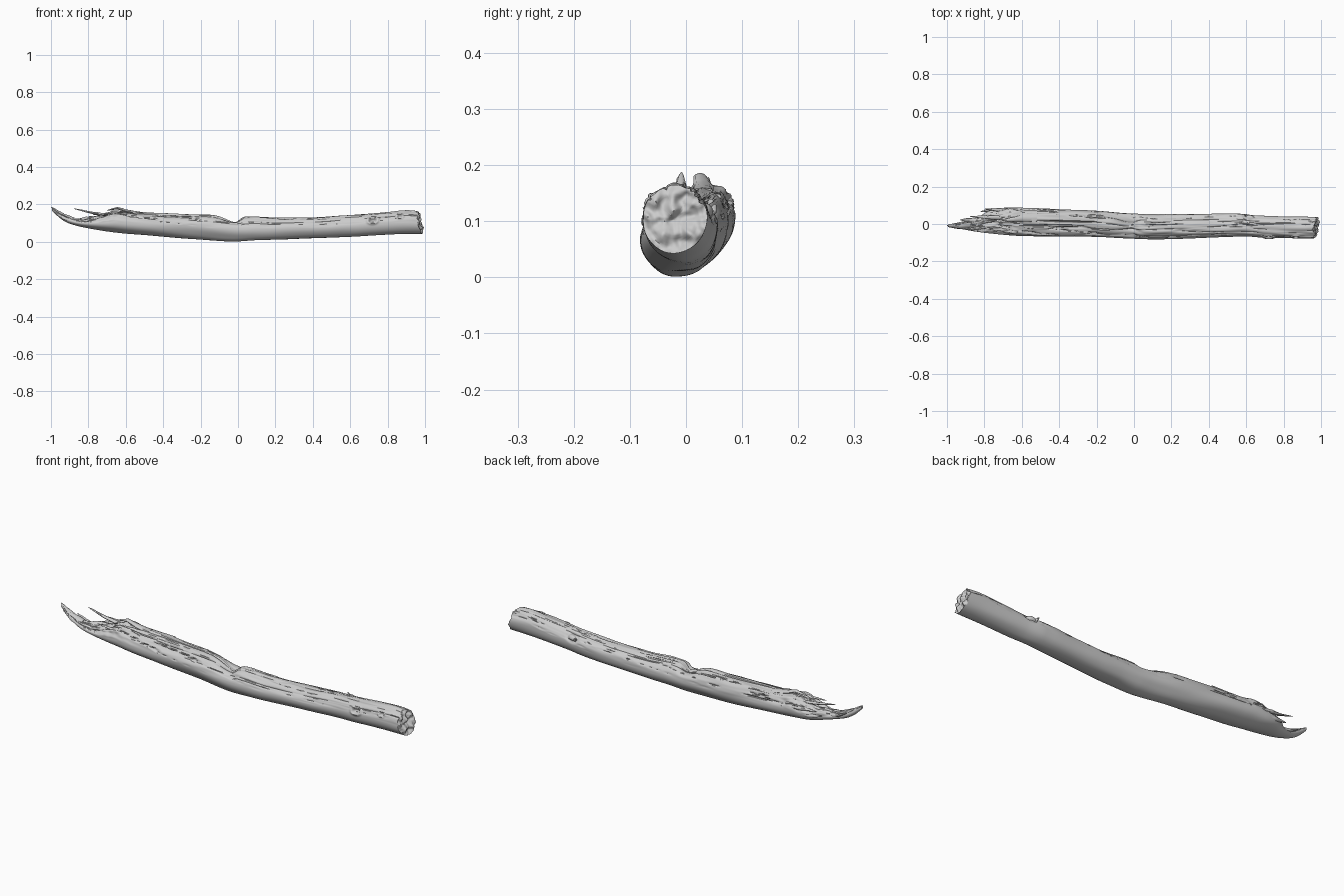
import bpy, bmesh, math, random
from mathutils import Vector, noise

if "Cube" in bpy.data.objects:
    bpy.data.objects.remove(bpy.data.objects["Cube"])

random.seed(4)
SIDES, RINGS = 100, 560

# Profiles read along the log: (x, value)
TOP = [(-1, .188), (-.96, .168), (-.9, .132), (-.85, .124), (-.79, .132), (-.72, .148), (-.65, .165),
       (-.58, .16), (-.4, .153), (-.2, .146), (0, .138), (.1, .136), (.2, .128), (.4, .132),
       (.6, .145), (.8, .161), (.9, .168), (1, .163)]
BOTTOM = [(-1, .172), (-.95, .125), (-.9, .097), (-.8, .072), (-.65, .05), (-.4, .028), (-.2, .012),
          (-.02, .002), (.1, .008), (.4, .017), (.6, .027), (.8, .037), (.9, .042), (1, .045)]
BACK = [(-1, -.004), (-.95, .006), (-.88, .022), (-.82, .045), (-.77, .074), (-.7, .086), (-.55, .085),
        (-.4, .08), (-.2, .07), (-.05, .056), (.1, .05), (.3, .054), (.55, .056), (.65, .046),
        (.8, .041), (1, .036)]
FRONT = [(-1, -.016), (-.93, -.026), (-.85, -.04), (-.75, -.053), (-.6, -.066), (-.4, -.066), (-.2, -.067),
         (-.05, -.076), (.1, -.082), (.3, -.076), (.5, -.069), (.6, -.066), (.7, -.074), (.9, -.077), (1, -.075)]


def sample(table, x):
    """Smooth (Catmull-Rom style) lookup in a profile table."""
    x = max(table[0][0], min(table[-1][0], x))
    i = max(k for k in range(len(table) - 1) if table[k][0] <= x)

    def slope(k):
        a, b = table[max(k - 1, 0)], table[min(k + 1, len(table) - 1)]
        return (b[1] - a[1]) / (b[0] - a[0])
    (x0, v0), (x1, v1) = table[i], table[i + 1]
    d = x1 - x0
    t = (x - x0) / d
    return ((2*t**3 - 3*t*t + 1) * v0 + (t**3 - 2*t*t + t) * d * slope(i)
            + (3*t*t - 2*t**3) * v1 + (t**3 - t*t) * d * slope(i + 1))


def step(a, b, x):
    t = max(0, min(1, (x - a) / (b - a)))
    return t * t * (3 - 2 * t)


def bump(x, centre, width):
    return math.exp(-((x - centre) / width) ** 2)


def tube(name, rings, angle=50):
    """Skin a list of equal-length rings and close both ends."""
    bm = bmesh.new()
    rows = [[bm.verts.new(p) for p in ring] for ring in rings]
    n = len(rows[0])
    for a, b in zip(rows, rows[1:]):
        for j in range(n):
            bm.faces.new((a[j], a[(j + 1) % n], b[(j + 1) % n], b[j]))
    bm.faces.new(rows[0][::-1])
    bm.faces.new(rows[-1])
    bmesh.ops.recalc_face_normals(bm, faces=bm.faces)
    mesh = bpy.data.meshes.new(name)
    bm.to_mesh(mesh)
    bm.free()
    ob = bpy.data.objects.new(name, mesh)
    bpy.context.collection.objects.link(ob)
    bpy.ops.object.select_all(action='DESELECT')
    bpy.context.view_layer.objects.active = ob
    ob.select_set(True)
    bpy.ops.object.shade_smooth_by_angle(angle=math.radians(angle))
    return ob


# Knots on the front: x, angle, length, pit depth
KNOTS = [(.72, math.radians(160), .018, .012), (.865, math.radians(150), .012, .009),
         (.62, math.radians(35), .02, -.008)]


def log_point(x, a):
    """Surface point of the log at length x and angle a (0 = back, 90 deg = top)."""
    top, bot, back, front = (sample(t, x) for t in (TOP, BOTTOM, BACK, FRONT))
    cy, cz, ry, rz = (back + front) / 2, (top + bot) / 2, (back - front) / 2, (top - bot) / 2
    c, s = math.cos(a), math.sin(a)
    size = min(1, rz / .05)
    upper = step(-.1, .6, s)
    left = 1 - step(-.25, 0, x)
    broken = 1 - step(-.78, -.5, x)
    # back ridge and flattened, weathered upper face
    k = 1 + left * (.09 * bump(a, .9, .35) - .07 * bump(a, 2.2, .4))
    y, z = c * ry * k, s * rz * k
    # fibres, long cracks and torn wood
    p = Vector((x * 2.5, y * 22, z * 22))
    d = .0022 * noise.noise(p) + .0035 * noise.noise(Vector((x * 4, c * 1.2, s * 1.2)))
    d += upper * .004 * noise.noise(Vector((x * 7, y * 60, z * 60)))
    crack = abs(noise.noise(Vector((x * 2.2 + 9, c * 3.5, s * 3.5))))
    d -= upper * .011 * max(0, 1 - crack / .09) * (.5 + .5 * left)
    torn = noise.noise(Vector((x * 13, y * 45, z * 45))) + .5 * noise.noise(Vector((x * 30, y * 90, z * 90)))
    d += upper * broken * .017 * (torn - .15)
    for kx, ka, kw, depth in KNOTS:
        r = math.hypot((x - kx) / kw, (a - ka) / (kw * 11))
        if r < 3:
            d += depth * (.55 * math.exp(-((r - 1.5) * 2) ** 2) - math.exp(-r ** 4))
    # notch across the top, steep on its right side
    width = .07 if x < -.015 else .03
    d -= .034 * bump(x, -.015, width) * step(.25, 1, s)
    # slight hollow on the right side of the neck near the end
    d *= size
    return Vector((x, cy + y + c * d, max(0, cz + z + s * d)))


def end_shift(p):
    """Slant and roughen the broken right end."""
    rough = noise.noise(p * 38) * .012 + noise.noise(p * 90) * .006
    return .15 * (p.y + .02) - .22 * (p.z - .1) + rough


# Log body with a rough, rounded end cap on the right
END = .972
angles = [2 * math.pi * j / SIDES for j in range(SIDES)]
rings = []
for i in range(RINGS + 1):
    x = -.995 + (END + .995) * i / RINGS
    ring = []
    for a in angles:
        p = log_point(x, a)
        p.x += end_shift(Vector((END, p.y, p.z))) * step(.9, END, x)
        ring.append(p)
    rings.append(ring)
rim = [log_point(END, a) for a in angles]
mid = sum(rim, Vector()) / SIDES
for f in (.97, .92, .86, .79, .72, .65, .57, .49, .41, .33, .25, .17, .1, .04):
    ring = []
    for q in rim:
        p = mid.lerp(q, f)
        p.x = END + end_shift(p) + .004 * (1 - f) + .014 * noise.noise(p * 45) * min(1, (1 - f) * 6)
        ring.append(p)
    rings.append(ring)
tube("log_body", rings, 60)


def splinter(name, points, width, thick, sides=8, rough=.25):
    """Tapered, slightly ragged sliver of wood following a few points."""
    pts = [Vector(p) for p in points]
    count = 18
    out = []
    for i in range(count + 1):
        t = i / count * (len(pts) - 1)
        k = min(int(t), len(pts) - 2)
        p = pts[k].lerp(pts[k + 1], t - k)
        d = (pts[k + 1] - pts[k]).normalized()
        u = d.cross(Vector((0, 0, 1))).normalized()
        v = u.cross(d)
        f = (1 - i / count) ** .6 + .06
        ring = []
        for j in range(sides):
            a = 2 * math.pi * j / sides
            r = f * (1 + rough * noise.noise(Vector((p.x * 25, j * 1.7, width * 300))))
            ring.append(p + u * math.cos(a) * width * r + v * math.sin(a) * thick * r)
        out.append(ring)
    tube(name, out)


# Prongs of the long left tip
splinter("tip_prong_upper", [(-.88, -.005, .118), (-.95, -.01, .15), (-1, -.008, .187)], .016, .012)
splinter("tip_prong_back", [(-.82, .015, .105), (-.88, .022, .115), (-.93, .022, .14)], .014, .01)
splinter("tip_prong_front", [(-.86, -.02, .105), (-.93, -.02, .125), (-.985, -.016, .16)], .012, .01)

# Lifted splinters above the broken end
splinter("splinter_long", [(-.68, .035, .14), (-.78, .035, .155), (-.88, .04, .178)], .012, .008)
splinter("splinter_peak", [(-.52, .03, .15), (-.6, .03, .165), (-.645, .025, .18), (-.7, .02, .168)], .02, .01)
splinter("splinter_back_upper", [(-.6, .07, .115), (-.72, .076, .128), (-.8, .08, .135)], .014, .012)
splinter("splinter_back_lower", [(-.65, .07, .1), (-.75, .076, .1), (-.82, .066, .112)], .012, .014)
splinter("splinter_front", [(-.62, -.03, .14), (-.7, -.03, .142), (-.78, -.027, .146)], .012, .007)

# Small torn slivers scattered over the broken face
for i in range(12):
    x, a = random.uniform(-.72, -.52), random.uniform(.4, 2.3)
    p = log_point(x, a)
    q = log_point(x - .06, a)
    q.z += random.uniform(0, .008)
    splinter(f"sliver_{i + 1}", [p - Vector((0, 0, .005)), (p + q) / 2, q],
             random.uniform(.004, .01), random.uniform(.003, .006))

# Ridge of lifted wood along the back of the top
for i, (x, a) in enumerate([(-.2, 1.0), (-.4, .95), (.22, 1.3)]):
    path = [log_point(x - .08 * k, a) - Vector((0, 0, .003)) for k in range(4)]
    splinter(f"top_strip_{i + 1}", path, .008, .005)

# Twig stub on the back of the right half
base = log_point(.6, .5)
splinter("twig_stub", [base - Vector((0, .012, .006)), base + Vector((0, .004, .004)),
                       base + Vector((-.012, .008, .016))], .009, .009)
